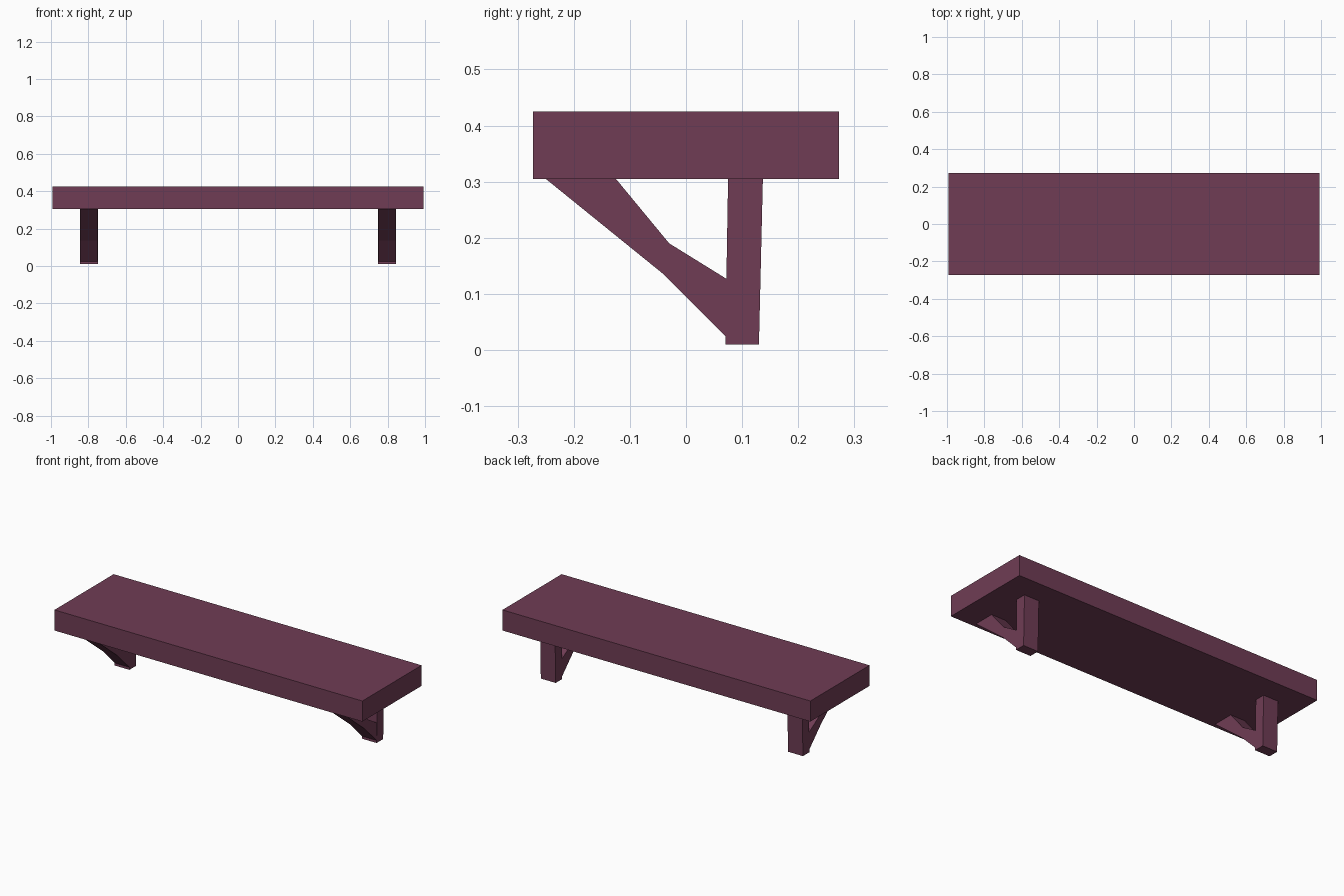
import bpy, bmesh

if "Cube" in bpy.data.objects:
    bpy.data.objects.remove(bpy.data.objects["Cube"])

plum = bpy.data.materials.new("dark plum")
plum.diffuse_color = (0.16, 0.046, 0.09, 1)
plum.use_nodes = True
plum.node_tree.nodes["Principled BSDF"].inputs["Base Color"].default_value = plum.diffuse_color


def make_object(name, bm):
    bmesh.ops.recalc_face_normals(bm, faces=bm.faces)
    mesh = bpy.data.meshes.new(name)
    bm.to_mesh(mesh)
    bm.free()
    mesh.materials.append(plum)
    ob = bpy.data.objects.new(name, mesh)
    bpy.context.collection.objects.link(ob)
    return ob


def prism(name, profile, x0, x1):
    """Extrude a (y, z) profile along x."""
    bm = bmesh.new()
    face = bm.faces.new([bm.verts.new((x0, y, z)) for y, z in profile])
    ext = bmesh.ops.extrude_face_region(bm, geom=[face])
    moved = [v for v in ext["geom"] if isinstance(v, bmesh.types.BMVert)]
    bmesh.ops.translate(bm, verts=moved, vec=(x1 - x0, 0, 0))
    bm.faces.ensure_lookup_table()
    return make_object(name, bm)


# Seat: a closed thick plank
bm = bmesh.new()
bmesh.ops.create_cube(bm, size=1)
bmesh.ops.scale(bm, verts=bm.verts, vec=(1.985, 0.545, 0.12))
bmesh.ops.translate(bm, verts=bm.verts, vec=(0, 0, 0.365))
make_object("seat", bm)

# Triangular supports at both ends: upright leg and slanted brace
leg = [(0.07, 0.01), (0.13, 0.01), (0.137, 0.305), (0.075, 0.305)]
brace = [(-0.25, 0.305), (-0.04, 0.135), (0.075, 0.02),
         (0.075, 0.125), (-0.03, 0.19), (-0.125, 0.305)]
for side, x in (("left", -0.797), ("right", 0.797)):
    prism(side + "_leg", leg, x - 0.048, x + 0.048)
    prism(side + "_brace", brace, x - 0.047, x + 0.047)
